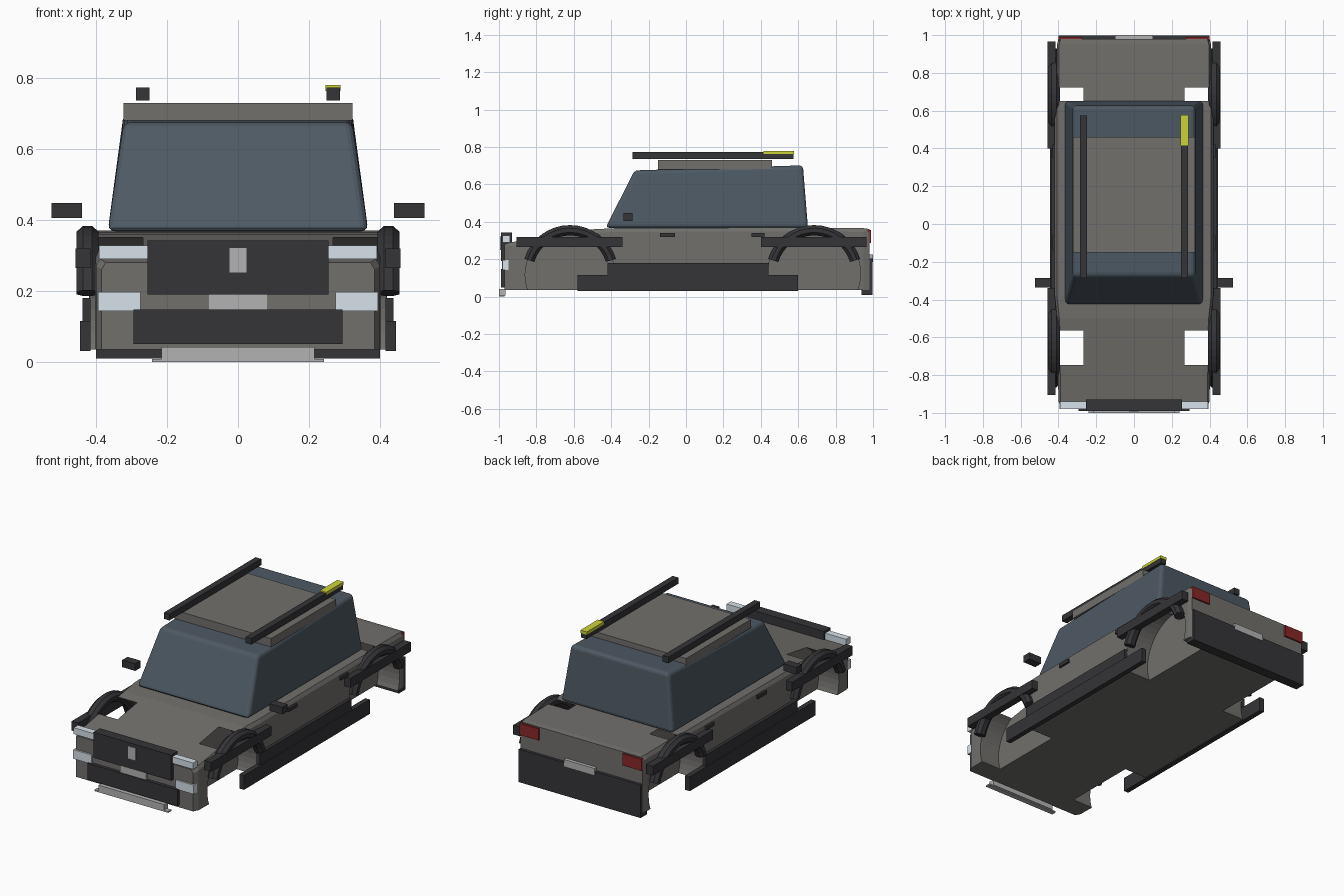
import bpy, bmesh, math
from mathutils import Vector, Matrix

if "Cube" in bpy.data.objects:
    bpy.data.objects.remove(bpy.data.objects["Cube"])


def mat(name, r, g, b):
    m = bpy.data.materials.new(name)
    m.diffuse_color = (r, g, b, 1)
    m.use_nodes = True
    m.node_tree.nodes["Principled BSDF"].inputs["Base Color"].default_value = m.diffuse_color
    return m


PAINT = mat("paint", .165, .16, .15)
DARK = mat("trim", .035, .035, .04)
GLASS = mat("glass", .075, .10, .125)
LAMP = mat("lamp", .68, .76, .82)
SILVER = mat("silver", .45, .45, .45)
RED = mat("red", .25, .02, .02)
YELLOW = mat("yellow", .60, .65, .04)


def finish(name, bm, material, mirror=False):
    bmesh.ops.recalc_face_normals(bm, faces=bm.faces)
    me = bpy.data.meshes.new(name)
    bm.to_mesh(me)
    bm.free()
    ob = bpy.data.objects.new(name, me)
    bpy.context.collection.objects.link(ob)
    if material:
        me.materials.append(material)
    if mirror:
        ob.modifiers.new("mirror", 'MIRROR')
    return ob


def box(name, x, y, z, material, mirror=False):
    """Box from (min, max) ranges; mirrored in x when asked."""
    bm = bmesh.new()
    bmesh.ops.create_cube(bm, size=1)
    for v in bm.verts:
        v.co = Vector(r[0] if c < 0 else r[1] for c, r in zip(v.co, (x, y, z)))
    return finish(name, bm, material, mirror)


def loft(name, rings, material, bevel=0):
    """Join equal-length closed rings of points and cap both ends."""
    bm = bmesh.new()
    vs = [[bm.verts.new(p) for p in ring] for ring in rings]
    n = len(vs[0])
    for a, b in zip(vs, vs[1:]):
        for i in range(n):
            bm.faces.new((a[i], a[(i + 1) % n], b[(i + 1) % n], b[i]))
    bm.faces.new(vs[0])
    bm.faces.new(vs[-1])
    ob = finish(name, bm, material)
    if bevel:
        mod = ob.modifiers.new("bevel", 'BEVEL')
        mod.width, mod.segments = bevel, 3
    return ob


# Body: stations along y as (y, half width, top height)
stations = [(-.97, .385, .28), (-.94, .40, .29), (-.5, .407, .36), (-.38, .42, .366),
            (.61, .42, .37), (.63, .41, .37), (.95, .408, .366), (.98, .40, .362)]
body = loft("body", [[(-w, y, .035), (w, y, .035), (w, y, h - .02), (w - .012, y, h),
                      (.012 - w, y, h), (-w, y, h - .02)] for y, w, h in stations], PAINT)

# Wheel wells cut through the body, with arch flares and side strips
WHEELS = (("front", -.62, .24, .117), ("rear", .685, .248, .124))
for end, y, r, z in WHEELS:
    bm = bmesh.new()
    for s in (-1, 1):
        bmesh.ops.create_cone(bm, segments=48, radius1=r, radius2=r, depth=.3, cap_ends=True,
                              matrix=Matrix.Translation((s * .418, y, z))
                              @ Matrix.Rotation(math.pi / 2, 4, 'Y'))
    cutter = finish(end + "_well_cutter", bm, None)
    cutter.hide_render = True
    cutter.hide_viewport = True
    cut = body.modifiers.new(end + "_wells", 'BOOLEAN')
    cut.object, cut.operation, cut.solver = cutter, 'DIFFERENCE', 'EXACT'

    bm = bmesh.new()
    a0 = math.radians(17)
    rings = []
    for i in range(17):
        a = a0 + (math.pi - 2 * a0) * i / 16
        ring = []
        for k in range(8):
            t = math.tau * (k + .5) / 8
            rad = .228 + .03 * math.sin(t)
            ring.append(bm.verts.new((.424 + .034 * math.cos(t), y + rad * math.cos(a),
                                      .127 + rad * math.sin(a))))
        rings.append(ring)
    for a, b in zip(rings, rings[1:]):
        for k in range(8):
            bm.faces.new((a[k], a[(k + 1) % 8], b[(k + 1) % 8], b[k]))
    bm.faces.new(rings[0])
    bm.faces.new(rings[-1])
    finish(end + "_arch_flares", bm, DARK, True)
box("front_side_strips", (.415, .458), (-.905, -.34), (.265, .32), DARK, True)
box("rear_side_strips", (.415, .458), (.40, .965), (.265, .32), DARK, True)

# Sills and handles
box("lower_sills", (.415, .445), (-.58, .60), (.03, .115), DARK, True)
box("upper_sills", (.415, .438), (-.42, .44), (.115, .18), DARK, True)
box("front_handles", (.41, .432), (-.14, -.06), (.32, .34), DARK, True)
box("rear_handles", (.41, .432), (.35, .42), (.32, .34), DARK, True)
box("door_mirrors", (.44, .525), (-.335, -.285), (.405, .447), DARK, True)

# Glass cabin, roof panel and roof rails
loft("cabin", [[(-.367, -.43, .368), (.367, -.43, .368), (.367, .652, .368), (-.367, .652, .368)],
               [(-.322, -.275, .675), (.322, -.275, .675), (.322, .625, .702), (-.322, .625, .702)]],
     GLASS, .02)
box("roof_panel", (-.322, .322), (-.15, .46), (.68, .73), PAINT)
box("roof_rails", (.25, .287), (-.285, .575), (.736, .773), DARK, True)
box("rail_marker", (.247, .289), (.415, .577), (.763, .78), YELLOW)

# Front end
box("grille", (-.255, .255), (-.99, -.93), (.19, .342), DARK)
box("grille_bar", (-.025, .025), (-.995, -.98), (.25, .322), SILVER)
box("headlights", (.25, .392), (-.98, -.94), (.29, .328), LAMP, True)
box("lower_lights", (.275, .395), (-.98, -.95), (.143, .197), LAMP, True)
box("front_plate", (-.085, .085), (-.985, -.96), (.145, .192), SILVER)
box("front_bumper", (-.295, .295), (-.99, -.95), (.05, .147), DARK)
box("splitter", (-.215, .215), (-1, -.965), (.006, .042), SILVER)
box("splitter_base", (-.242, .242), (-1, -.97), (0, .008), SILVER)

# Rear end
box("rear_bumper", (-.40, .40), (.97, .997), (.012, .205), DARK)
box("rear_lip", (-.40, .40), (.937, .997), (.01, .036), DARK)
box("rear_lights", (.275, .40), (.97, .99), (.287, .356), RED, True)
box("rear_plate", (-.1, .1), (.975, 1), (.185, .225), SILVER)
